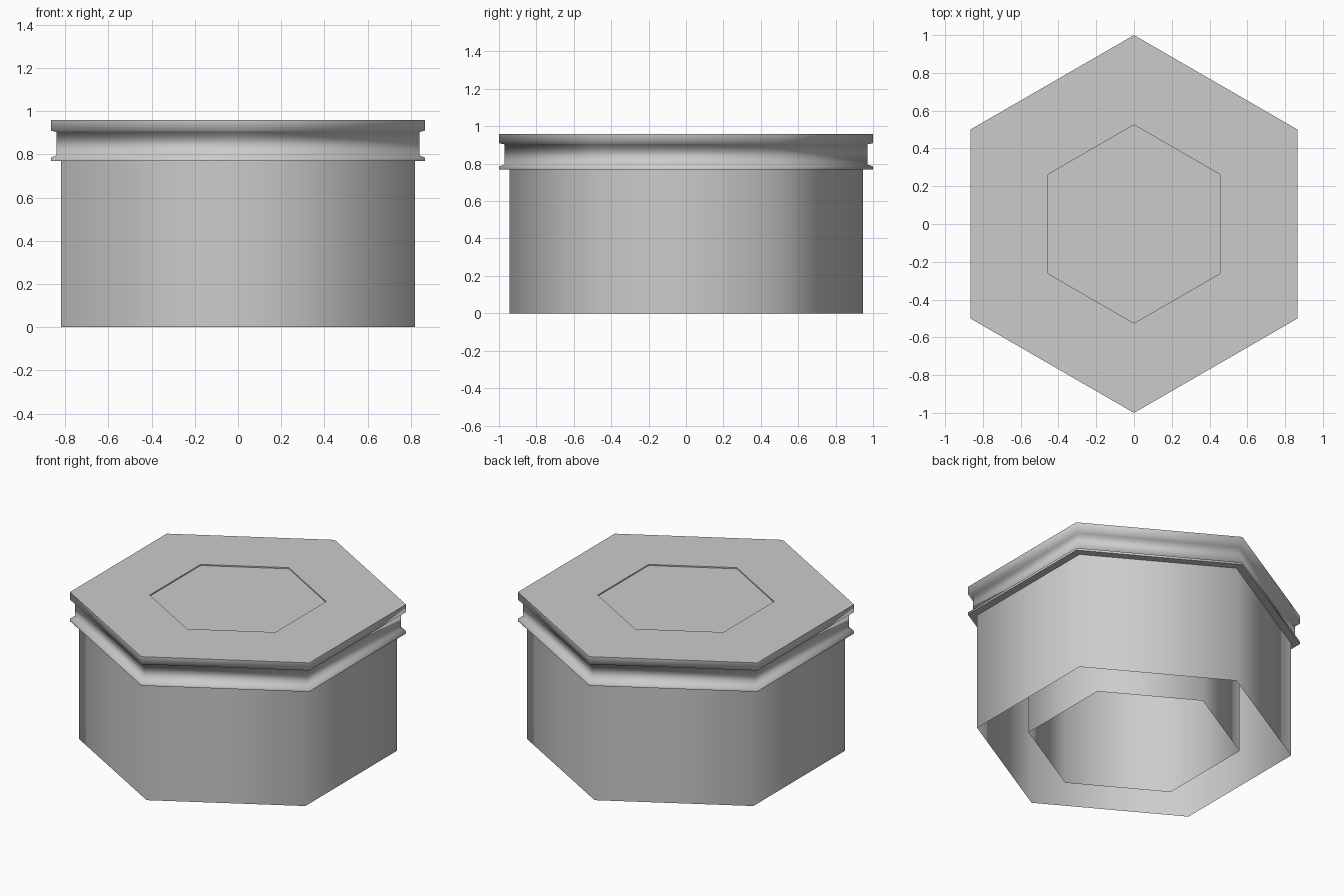
import bpy, bmesh
from math import cos, sin, pi

cube = bpy.data.objects.get("Cube")
if cube:
    bpy.data.objects.remove(cube, do_unlink=True)

SIDES = 6

grey = bpy.data.materials.new("light_grey")
grey.use_nodes = True
grey.diffuse_color = (0.6, 0.6, 0.6, 1)
grey.node_tree.nodes["Principled BSDF"].inputs["Base Color"].default_value = (0.6, 0.6, 0.6, 1)


def hex_shell(name, profile, sharp=(), capped=False):
    """Loft hexagonal rings (corner radius, height), pointing along y; sharp lists hard rings."""
    bm = bmesh.new()
    rings = []
    for r, z in profile:
        angles = [pi / 2 + 2 * pi * k / SIDES for k in range(SIDES)]
        rings.append([bm.verts.new((r * cos(a), r * sin(a), z)) for a in angles])
    for low, high in zip(rings, rings[1:]):
        for k in range(SIDES):
            n = (k + 1) % SIDES
            bm.faces.new((low[k], low[n], high[n], high[k]))
    if capped:
        bm.faces.new(rings[0][::-1])
        bm.faces.new(rings[-1])
    for face in bm.faces:
        face.smooth = True
    for i in sharp:
        for k in range(SIDES):
            bm.edges.get((rings[i][k], rings[i][(k + 1) % SIDES])).smooth = False
    mesh = bpy.data.meshes.new(name)
    bm.to_mesh(mesh)
    bm.free()
    mesh.materials.append(grey)
    obj = bpy.data.objects.new(name, mesh)
    bpy.context.collection.objects.link(obj)
    return obj


# Thin outer wall and the inner sleeve, both open at the bottom
hex_shell("outer_wall", [(0.945, 0), (0.945, 0.77)])
hex_shell("inner_sleeve", [(0.635, 0), (0.635, 0.77)])

# Lid: lower flange, softly shaded groove, upper rim and a shallow recess on top
lid_profile = [
    (1.0, 0.77), (1.0, 0.785), (0.97, 0.795), (0.97, 0.903),
    (1.0, 0.91), (1.0, 0.96), (0.525, 0.96), (0.525, 0.952),
]
hex_shell("lid", lid_profile, sharp=(0, 5, 6, 7), capped=True)
